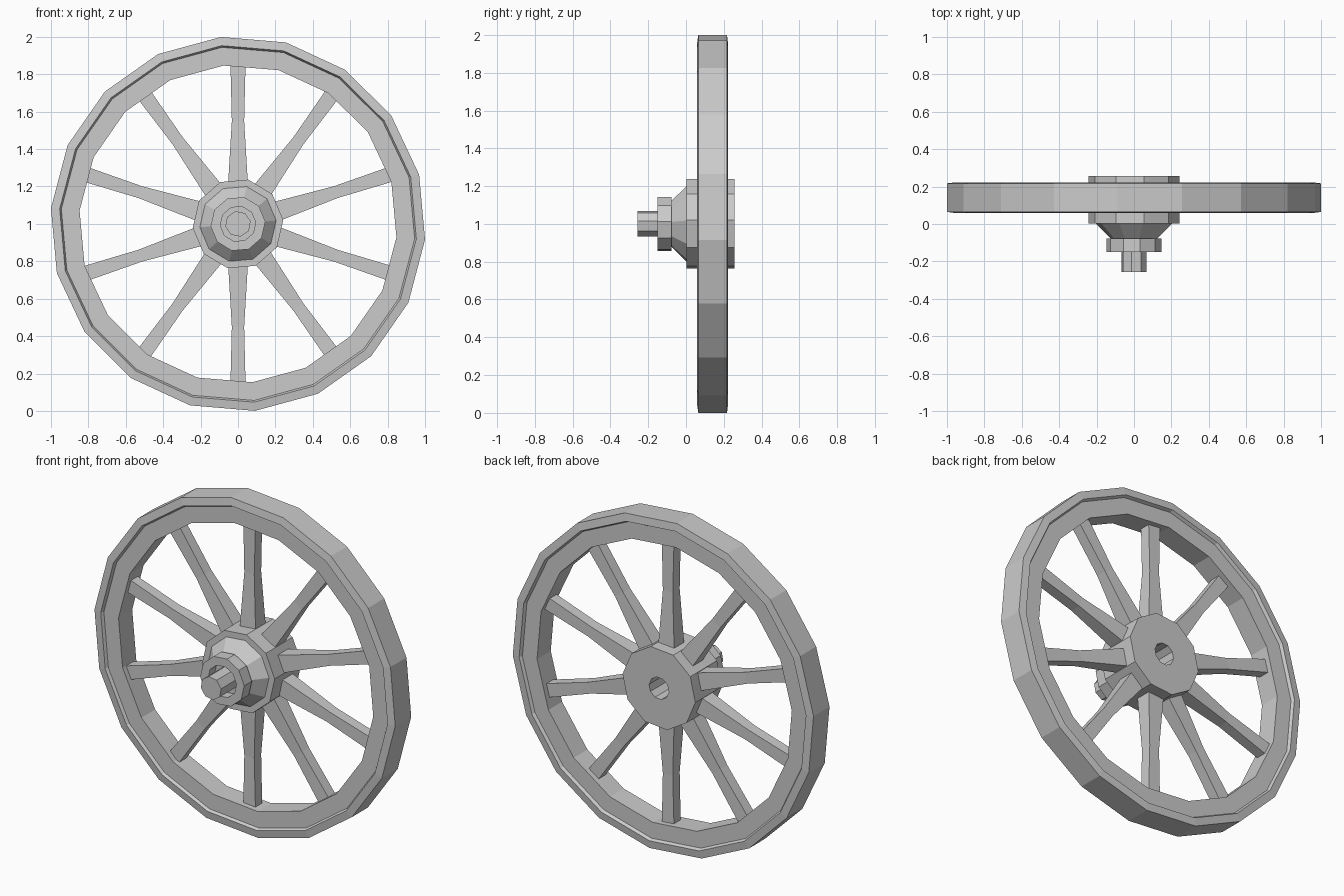
import bpy, bmesh
from math import sin, cos, radians, pi
from mathutils import Matrix, Vector

cube = bpy.data.objects.get("Cube")
if cube:
    bpy.data.objects.remove(cube, do_unlink=True)

grey = bpy.data.materials.new("plain grey")
grey.use_nodes = True
GREY = (0.6, 0.6, 0.6, 1)
grey.diffuse_color = GREY
grey.node_tree.nodes["Principled BSDF"].inputs["Base Color"].default_value = GREY

CENTRE_Z = 1.0
WHEEL_Y = 0.14


def finish(bm, name):
    bmesh.ops.recalc_face_normals(bm, faces=bm.faces)
    mesh = bpy.data.meshes.new(name)
    bm.to_mesh(mesh)
    bm.free()
    mesh.materials.append(grey)
    obj = bpy.data.objects.new(name, mesh)
    obj.location.z = CENTRE_Z
    bpy.context.collection.objects.link(obj)
    return obj


def lathe(name, profile, sides, turn, ring=False):
    """Spin (radius, y) points about the y axis; a ring joins its ends, otherwise they are capped."""
    bm = bmesh.new()
    loops = []
    for r, y in profile:
        angles = [radians(turn) + 2 * pi * i / sides for i in range(sides)]
        loops.append([bm.verts.new((r * cos(a), y, r * sin(a))) for a in angles])
    pairs = list(zip(loops, loops[1:]))
    if ring:
        pairs.append((loops[-1], loops[0]))
    else:
        bm.faces.new(loops[0])
        bm.faces.new(loops[-1])
    for a, b in pairs:
        for i in range(sides):
            j = (i + 1) % sides
            bm.faces.new((a[i], a[j], b[j], b[i]))
    return finish(bm, name)


def spoke(name, angle):
    """Square bar, waisted in the middle and flared towards the hub."""
    bm = bmesh.new()
    sections = [(0.18, 0.055, 0.05), (0.55, 0.033, 0.033), (0.88, 0.041, 0.032)]
    loops = []
    for r, w, d in sections:
        corners = [(-w, -d), (w, -d), (w, d), (-w, d)]
        loops.append([bm.verts.new((r, WHEEL_Y + y, z)) for z, y in corners])
    bm.faces.new(loops[0])
    bm.faces.new(loops[-1])
    for a, b in zip(loops, loops[1:]):
        for i in range(4):
            j = (i + 1) % 4
            bm.faces.new((a[i], a[j], b[j], b[i]))
    bmesh.ops.rotate(bm, verts=bm.verts, cent=Vector(), matrix=Matrix.Rotation(-angle, 3, 'Y'))
    return finish(bm, name)


# Tyre band standing slightly proud of the wooden rim
lathe("tyre_band", [(1.0035, 0.065), (1.0035, 0.217), (0.957, 0.223), (0.945, 0.2),
                    (0.945, 0.08), (0.957, 0.058)], 18, -4.8, ring=True)
lathe("inner_rim", [(0.95, 0.075), (0.95, 0.205), (0.85, 0.205), (0.85, 0.075)],
      18, -4.8, ring=True)

# Spokes
for i in range(10):
    spoke(f"spoke_{i + 1}", pi / 2 + 2 * pi * i / 10)

# Hub with a rear bore, front cone and hollow collar
lathe("hub", [(0.066, 0.0), (0.066, 0.257), (0.243, 0.257), (0.243, 0.003),
              (0.205, 0.003), (0.125, -0.077), (0.147, -0.077), (0.147, -0.15),
              (0.095, -0.15), (0.095, -0.09)], 10, 5)

# Axle end poking out of the collar
lathe("axle_end", [(0.069, -0.08), (0.069, -0.257)], 8, 12)
